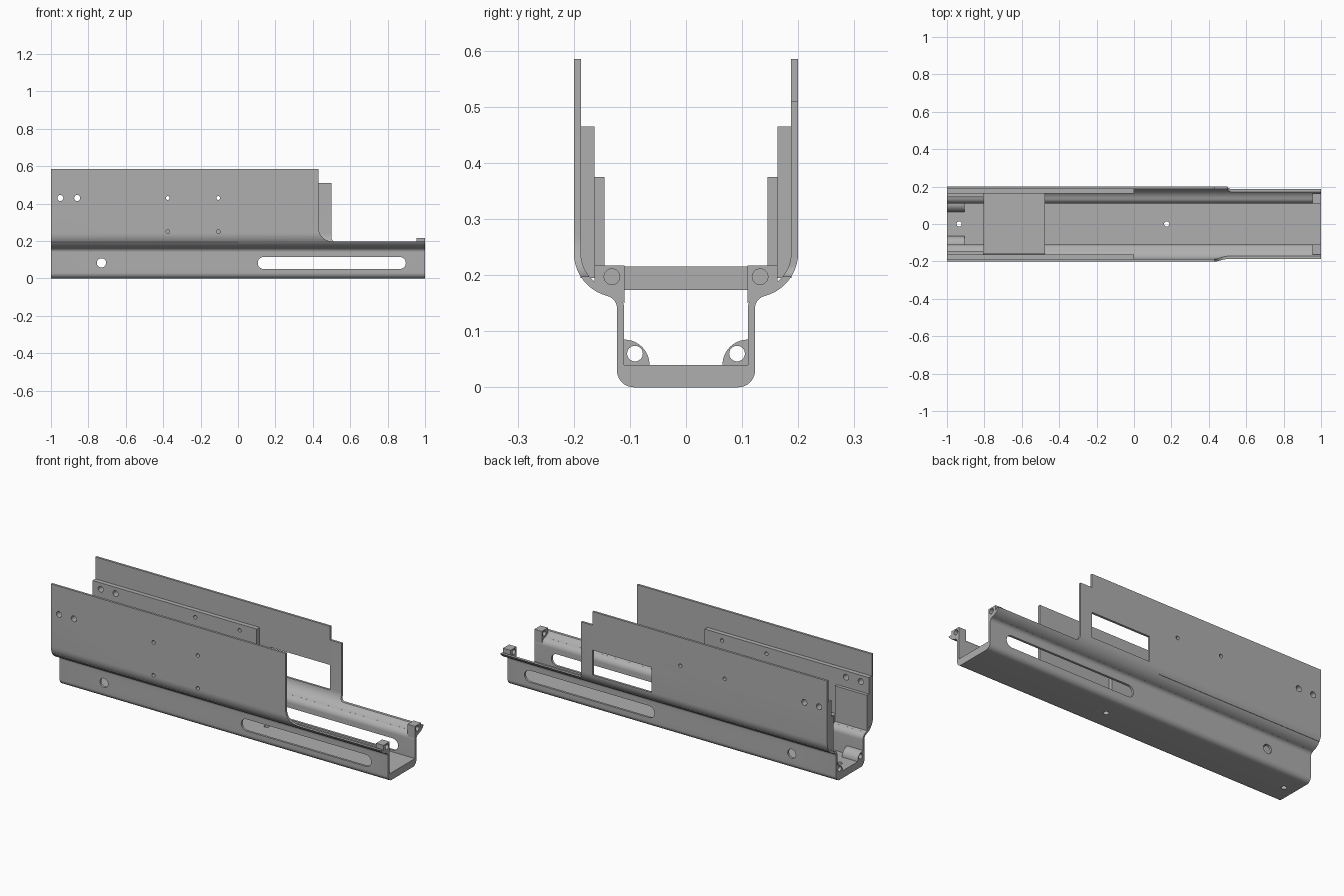
import bpy
import bmesh
from math import cos, sin, radians

old = bpy.data.objects.get("Cube")
if old:
    bpy.data.objects.remove(old, do_unlink=True)

metal = bpy.data.materials.new("grey_metal")
metal.use_nodes = True
grey = (0.43, 0.43, 0.43, 1)
metal.diffuse_color = grey
metal.node_tree.nodes["Principled BSDF"].inputs["Base Color"].default_value = grey


def arc(cx, cy, r, start, end, steps=10):
    angles = [radians(start + (end - start) * i / steps) for i in range(steps + 1)]
    return [(cx + r * cos(a), cy + r * sin(a)) for a in angles]


def circle(cx, cy, r):
    return arc(cx, cy, r, 0, 345, 23)


def rect(a0, b0, a1, b1):
    return [(a0, b0), (a1, b0), (a1, b1), (a0, b1)]


def prism(name, outline, axis, lo, hi):
    """Extrude a 2D outline along the given axis from lo to hi."""
    place = {"x": lambda p, d: (d, p[0], p[1]),
             "y": lambda p, d: (p[0], d, p[1]),
             "z": lambda p, d: (p[0], p[1], d)}[axis]
    bm = bmesh.new()
    ends = [[bm.verts.new(place(p, d)) for p in outline] for d in (lo, hi)]
    bm.faces.new(ends[0])
    bm.faces.new(ends[1])
    n = len(outline)
    for i in range(n):
        j = (i + 1) % n
        bm.faces.new((ends[0][i], ends[0][j], ends[1][j], ends[1][i]))
    bmesh.ops.recalc_face_normals(bm, faces=bm.faces)
    mesh = bpy.data.meshes.new(name)
    bm.to_mesh(mesh)
    bm.free()
    mesh.materials.append(metal)
    ob = bpy.data.objects.new(name, mesh)
    bpy.context.collection.objects.link(ob)
    return ob


def finish(ob, cutters=()):
    """Cut the openings, then smooth the rounded faces."""
    bpy.ops.object.select_all(action="DESELECT")
    ob.select_set(True)
    bpy.context.view_layer.objects.active = ob
    for c in cutters:
        mod = ob.modifiers.new("opening", "BOOLEAN")
        mod.operation = "DIFFERENCE"
        mod.solver = "EXACT"
        mod.object = c
        bpy.ops.object.modifier_apply(modifier=mod.name)
    bpy.ops.object.shade_smooth_by_angle(angle=radians(30))


# Trough cross-section: one half, then mirrored
outer = (arc(0.093, 0.03, 0.03, -90, 0)
         + arc(0.145, 0.141, 0.022, 180, 104.2)
         + arc(0.12, 0.24, 0.08, -75.8, 0))
inner = (arc(0.12, 0.24, 0.0675, 0, -75.8)
         + arc(0.145, 0.141, 0.0345, 104.2, 180) + [(0.1105, 0.04)])
half = outer + [(0.2, 0.585), (0.1875, 0.585)] + inner
shell = prism("channel_shell", half + [(-y, z) for y, z in reversed(half)], "x", -1, 1)

# Openings through the side walls
front_trim = prism("front_trim_cutter", [(1.1, 0.197)] + arc(0.505, 0.272, 0.075, 270, 180)
                   + [(0.43, 0.7), (1.1, 0.7)], "y", -0.4, -0.02)
back_trim = prism("back_trim_cutter", [(1.1, 0.197)] + arc(0.52, 0.217, 0.02, 270, 180)
                  + [(0.5, 0.51), (0.43, 0.51), (0.43, 0.7), (1.1, 0.7)], "y", 0.02, 0.4)
window = prism("window_cutter", rect(0.07, 0.235, 0.43, 0.373), "y", 0.02, 0.4)
slot = prism("slot_cutter", arc(0.138, 0.0825, 0.0325, 90, 270)
             + arc(0.865, 0.0825, 0.0325, -90, 90), "y", -0.4, 0.4)
pin_hole = prism("pin_hole_cutter", circle(-0.73, 0.083, 0.025), "y", -0.4, 0.4)
wall_holes = [prism("wall_hole_cutter", circle(x, 0.43, r), "y", -0.4, 0.4)
              for x, r in ((-0.95, 0.016), (-0.86, 0.016), (-0.375, 0.01), (-0.105, 0.01))]
low_holes = [prism("low_hole_cutter", circle(x, 0.25, 0.01), "y", -0.4, -0.02)
             for x in (-0.375, -0.105)]
floor_holes = [prism("floor_hole_cutter", circle(x, 0, 0.014), "z", -0.1, 0.1)
               for x in (-0.935, 0.175)]
cutters = [front_trim, back_trim, window, slot, pin_hole] + wall_holes + low_holes + floor_holes
finish(shell, cutters)

# Cross bridge between the walls
finish(prism("bridge_plate", rect(-0.805, -0.16, -0.475, 0.163), "z", 0.173, 0.215))

for side, s in (("left", 1), ("right", -1)):
    def flip(points):
        return [(s * y, z) for y, z in points]

    # Stepped strips lining the walls
    rail = prism(side + "_wall_strip", flip(rect(0.163, 0.195, 0.188, 0.465)), "x", -1, 0)
    finish(rail, wall_holes + (low_holes if s < 0 else []))
    finish(prism(side + "_end_strip", flip(rect(0.145, 0.18, 0.163, 0.375)), "x", -1, -0.805))

    # Drilled lugs at the open end
    lug = prism(side + "_end_lug", flip([(0.11, 0.15), (0.13, 0.168), (0.163, 0.185),
                                         (0.163, 0.217), (0.11, 0.217)]), "x", 0.955, 1)
    lug_hole = prism("lug_hole_cutter", flip(circle(0.132, 0.197, 0.014)), "x", 0.9, 1.1)
    finish(lug, [lug_hole])

    # Quarter-round drilled bosses on the floor
    boss = prism(side + "_floor_boss", flip([(0.112, 0.038)] + [(0.112, 0.085)]
                 + arc(0.11, 0.04, 0.045, 90, 180)), "x", -1, -0.905)
    boss_hole = prism("boss_hole_cutter", flip(circle(0.091, 0.06, 0.014)), "x", -1.1, -0.8)
    finish(boss, [boss_hole])
    cutters += [lug_hole, boss_hole]

for c in cutters:
    bpy.data.objects.remove(c, do_unlink=True)
